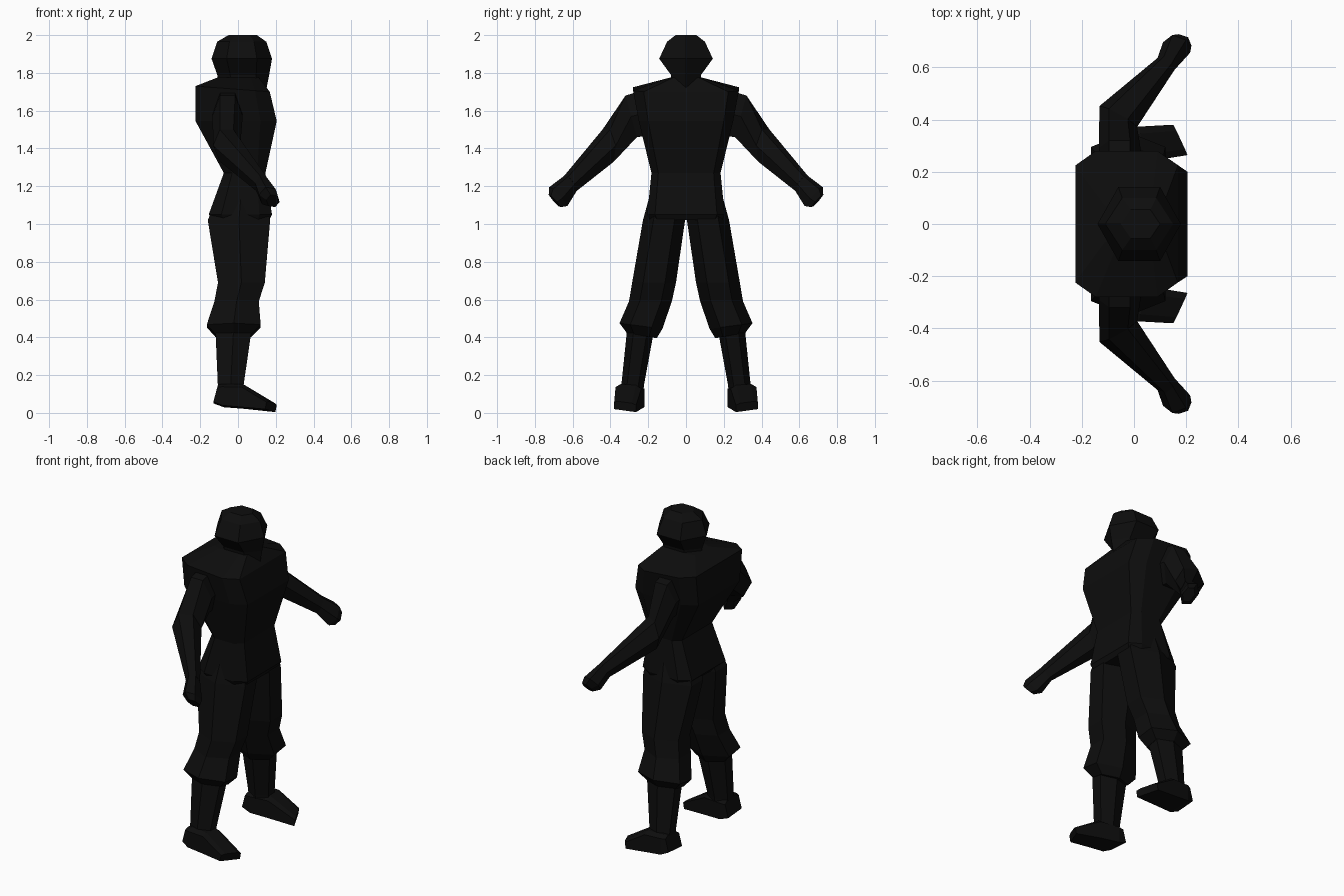
import bpy, bmesh
from mathutils import Vector

old = bpy.data.objects.get("Cube")
if old:
    bpy.data.objects.remove(old, do_unlink=True)

# Single near-black cloth colour
black = bpy.data.materials.new("black_cloth")
black.use_nodes = True
colour = (0.004, 0.004, 0.004, 1)
black.diffuse_color = colour
shader = black.node_tree.nodes["Principled BSDF"]
shader.inputs["Base Color"].default_value = colour
shader.inputs["Roughness"].default_value = 0.9

# Cross-sections in ring space
HEX = [(1, 0), (.5, 1), (-.5, 1), (-1, 0), (-.5, -1), (.5, -1)]
OCT = [(1, .8), (.6, 1), (-.6, 1), (-1, .8), (-1, -.8), (-.6, -1), (.6, -1), (1, -.8)]
BOX = [(1, .7), (.6, 1), (-.6, 1), (-1, .7), (-1, -1), (1, -1)]


def loft(name, section, rings, mirror=False):
    """Skin a section through rings given as centre, side vector, up vector."""
    bm = bmesh.new()
    loops = []
    for centre, u, v in rings:
        c, u, v = Vector(centre), Vector(u), Vector(v)
        loops.append([bm.verts.new(c + u * a + v * b) for a, b in section])
    n = len(section)
    for low, high in zip(loops, loops[1:]):
        for i in range(n):
            j = (i + 1) % n
            bm.faces.new((low[i], low[j], high[j], high[i]))
    bm.faces.new(loops[0])
    bm.faces.new(loops[-1])
    bmesh.ops.recalc_face_normals(bm, faces=bm.faces)
    mesh = bpy.data.meshes.new(name)
    bm.to_mesh(mesh)
    bm.free()
    mesh.materials.append(black)
    ob = bpy.data.objects.new(name, mesh)
    bpy.context.collection.objects.link(ob)
    if mirror:
        mod = ob.modifiers.new("mirror", "MIRROR")
        mod.use_axis = (False, True, False)
    return ob


def level(z, x0, x1, y0, y1, tilt=0):
    """Horizontal ring from its extents, u along x."""
    return (((x0 + x1) / 2, (y0 + y1) / 2, z),
            ((x1 - x0) / 2, 0, tilt), (0, (y1 - y0) / 2, 0))


def leg_level(z, x0, x1, y0, y1, tilt=0):
    """Horizontal ring with its points facing sideways, u along y."""
    c, u, v = level(z, x0, x1, y0, y1)
    return c, (0, v[1], tilt), u


# Hooded head and neck
loft("hooded_head", HEX, [
    level(1.66, -.09, .14, -.065, .065),
    level(1.79, -.11, .165, -.08, .08),
    level(1.875, -.14, .18, -.142, .142),
    level(1.965, -.11, .15, -.1, .1),
    level(2.0, -.05, .1, -.055, .055)])

# Jacket with broad shoulders, narrow waist and flared hem
loft("jacket", OCT, [
    level(1.02, -.13, .165, -.19, .19),
    level(1.05, -.155, .18, -.205, .205),
    level(1.27, -.075, .145, -.183, .183),
    level(1.545, -.225, .205, -.25, .25),
    level(1.715, -.225, .168, -.28, .28, -.015),
    level(1.775, -.11, .11, -.085, .085)])

# Baggy trousers gathered below the knee
loft("trousers", HEX, [
    leg_level(1.14, -.11, .14, .0, .195),
    leg_level(1.02, -.16, .17, .005, .228),
    leg_level(.69, -.106, .142, .053, .285),
    leg_level(.59, -.125, .11, .075, .302),
    leg_level(.46, -.165, .12, .125, .352, .015),
    leg_level(.41, -.12, .07, .155, .315, .015)], True)

# Shins
loft("shins", HEX, [
    leg_level(.46, -.12, .075, .165, .31),
    leg_level(.15, -.107, .03, .222, .342),
    leg_level(.08, -.11, .03, .23, .35)], True)

# Feet, lofted from heel to toe, u across and v up
loft("feet", BOX, [
    ((-.118, .29, .1), (0, .066, .005), (.012, 0, .045)),
    ((-.08, .295, .093), (-.005, .074, .005), (0, 0, .058)),
    ((.03, .305, .088), (-.01, .068, .005), (0, 0, .062)),
    ((.175, .322, .034), (-.027, .058, .008), (.004, 0, .022))], True)

# Arms bent forward at the elbow
loft("arms", HEX, [
    ((-.055, .2, 1.59), (.08, 0, 0), (0, .02, .12)),
    ((-.055, .29, 1.57), (.08, 0, 0), (0, .03, .11)),
    ((-.06, .412, 1.415), (.072, -.04, 0), (0, .01, .085)),
    ((.125, .615, 1.212), (.03, -.025, 0), (.01, .02, .04))], True)

# Fists
loft("hands", HEX, [
    ((.12, .61, 1.217), (.03, -.025, 0), (.01, .02, .04)),
    ((.163, .676, 1.145), (.052, -.02, -.01), (.01, .038, .045)),
    ((.185, .695, 1.122), (.035, -.012, -.005), (.005, .026, .03))], True)
